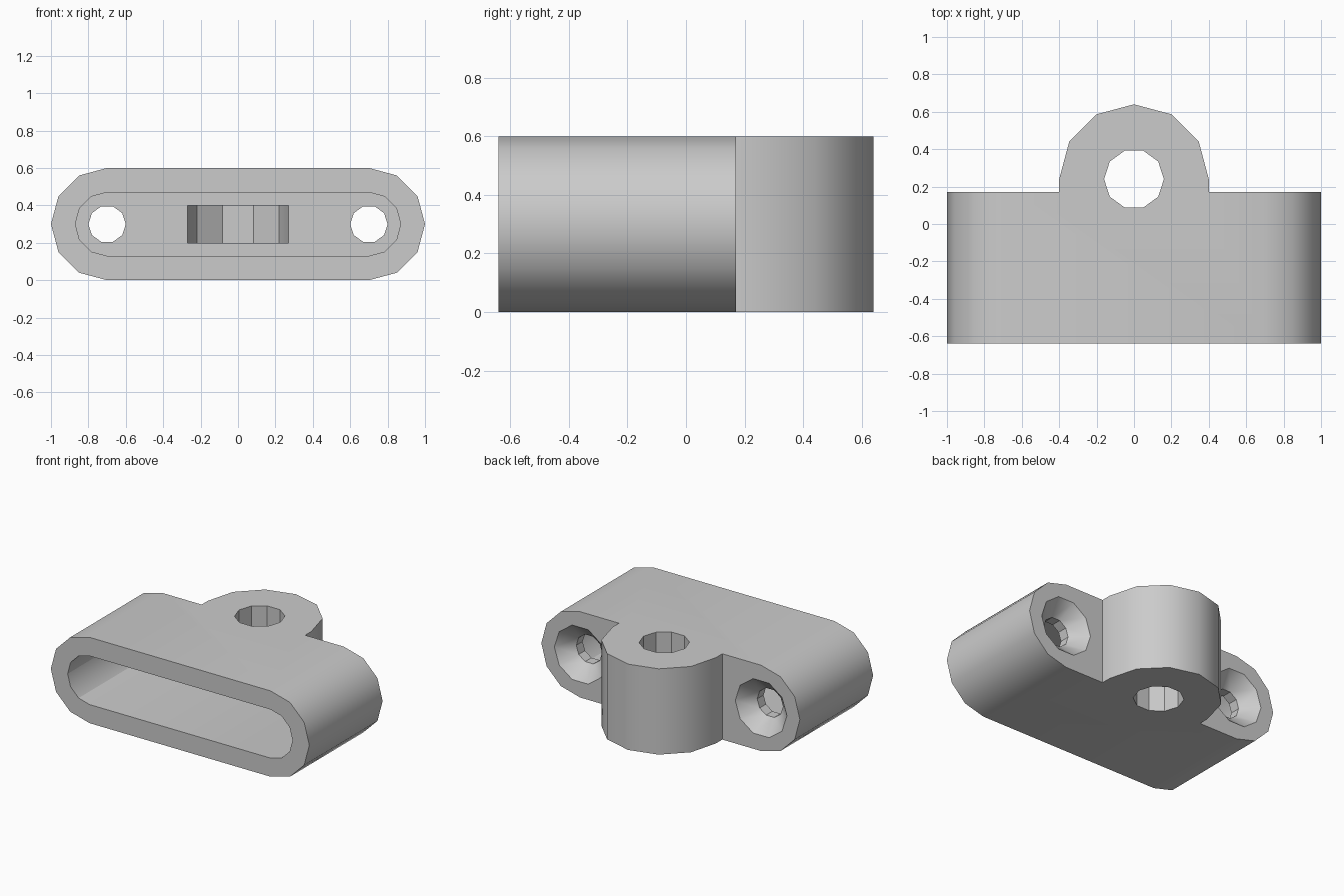
import bpy, bmesh
from math import pi, cos, sin

cube = bpy.data.objects.get("Cube")
if cube:
    bpy.data.objects.remove(cube, do_unlink=True)

grey = bpy.data.materials.new("plain grey")
grey.use_nodes = True
colour = (0.6, 0.6, 0.6, 1)
grey.diffuse_color = colour
grey.node_tree.nodes["Principled BSDF"].inputs["Base Color"].default_value = colour

FRONT, BACK, FLOOR = -0.64, 0.17, 0.0   # body front, body back, pocket floor
MID, HOLE_X, EYE_Y = 0.3, 0.7, 0.24     # mid height, screw hole, lug centre


def arc(cx, cy, r, start, sweep, steps):
    return [(cx + r * cos(start + sweep * i / steps),
             cy + r * sin(start + sweep * i / steps)) for i in range(steps + 1)]


def circle(cx, cy, r, sides=10):
    return arc(cx, cy, r, 0, 2 * pi, sides)[:-1]


def stadium(r):
    return arc(HOLE_X, MID, r, -pi / 2, pi, 6) + arc(-HOLE_X, MID, r, pi / 2, pi, 6)


def arch(r, base, steps):
    return arc(0, EYE_Y, r, 0, pi, steps) + [(-r, base), (r, base)]


def loft(name, sections, axis):
    """Closed solid through (position, profile) sections along axis y or z."""
    bm = bmesh.new()
    rings = [[bm.verts.new((u, p, v) if axis == "y" else (u, v, p)) for u, v in prof]
             for p, prof in sections]
    for a, b in zip(rings, rings[1:]):
        for i in range(len(a)):
            bm.faces.new((a[i - 1], a[i], b[i], b[i - 1]))
    bm.faces.new(rings[0])
    bm.faces.new(rings[-1])
    bmesh.ops.recalc_face_normals(bm, faces=bm.faces)
    mesh = bpy.data.meshes.new(name)
    bm.to_mesh(mesh)
    bm.free()
    mesh.materials.append(grey)
    ob = bpy.data.objects.new(name, mesh)
    bpy.context.collection.objects.link(ob)
    return ob


def combine(target, tool, operation):
    tool.hide_render = True
    mod = target.modifiers.new(tool.name, "BOOLEAN")
    mod.operation, mod.solver, mod.object = operation, "EXACT", tool
    bpy.context.view_layer.objects.active = target
    bpy.ops.object.modifier_apply(modifier=mod.name)
    bpy.data.objects.remove(tool, do_unlink=True)


# Rounded body with a rear lug
body = loft("mount_body", [(FRONT, stadium(0.3)), (BACK, stadium(0.3))], "y")
lug_shape = arch(0.4, 0.05, 6)
combine(body, loft("lug", [(0, lug_shape), (2 * MID, lug_shape)], "z"), "UNION")

# Deep front pocket
combine(body, loft("pocket", [(FRONT - 0.1, stadium(0.17)), (FLOOR, stadium(0.17))], "y"),
        "DIFFERENCE")

# Insert slot from the pocket into the lug
slot_shape = arch(0.27, FLOOR - 0.06, 5)
combine(body, loft("insert_slot", [(0.2, slot_shape), (0.4, slot_shape)], "z"), "DIFFERENCE")

# Vertical hole through the lug
eye = circle(0, EYE_Y, 0.16)
combine(body, loft("lug_hole", [(-0.1, eye), (0.7, eye)], "z"), "DIFFERENCE")

# Countersunk screw holes
for side in (-1, 1):
    x = side * HOLE_X
    sections = [(y, circle(x, MID, r))
                for y, r in ((FLOOR - 0.1, 0.1), (BACK - 0.1, 0.1), (BACK + 0.02, 0.22))]
    combine(body, loft("screw_hole", sections, "y"), "DIFFERENCE")

bpy.ops.object.select_all(action="DESELECT")
body.select_set(True)
bpy.context.view_layer.objects.active = body
bpy.ops.object.shade_smooth_by_angle()
